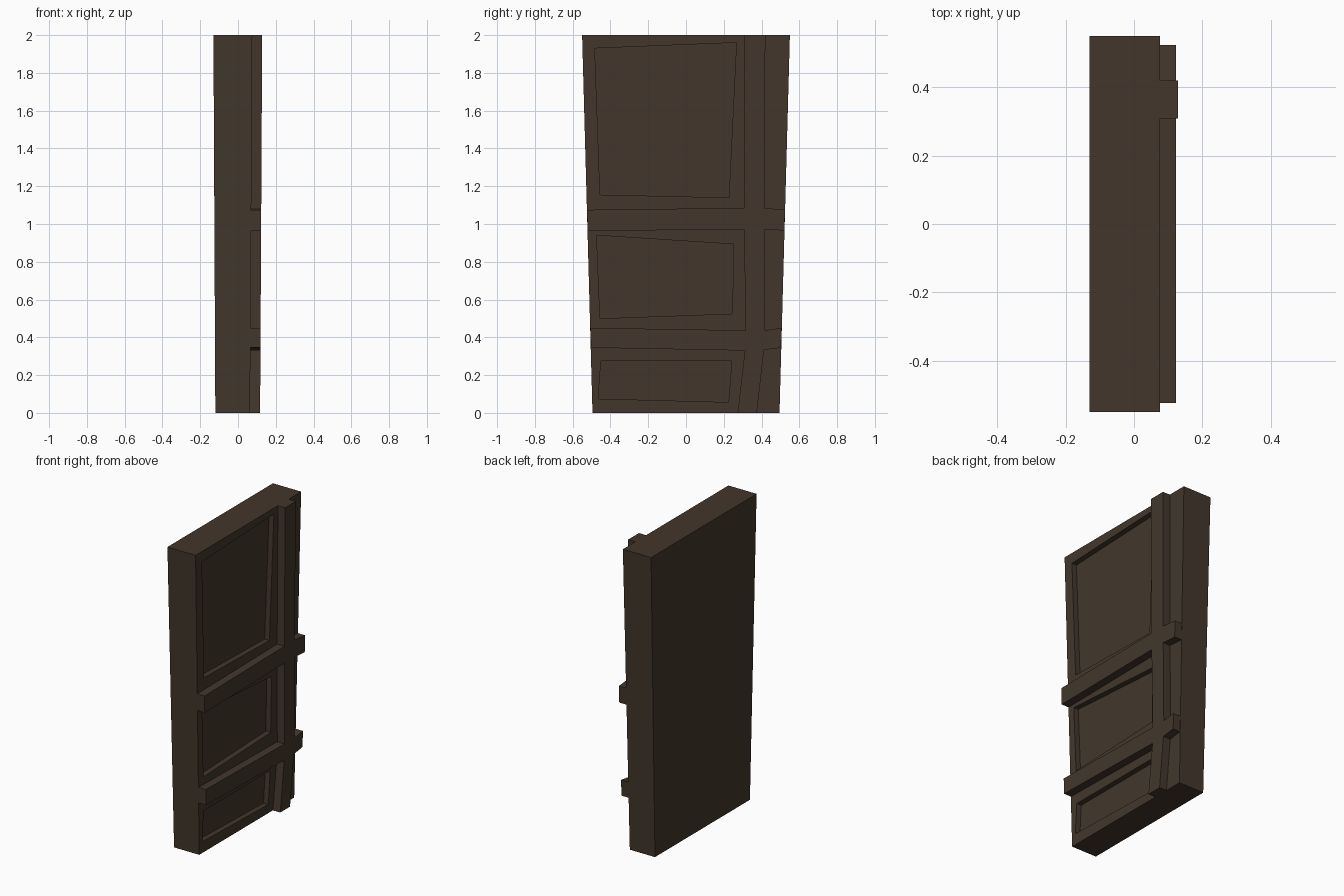
import bpy, bmesh

if "Cube" in bpy.data.objects:
    bpy.data.objects.remove(bpy.data.objects["Cube"])

wood = bpy.data.materials.new("dark_wood")
wood.diffuse_color = (0.055, 0.037, 0.025, 1)
wood.use_nodes = True
wood.node_tree.nodes["Principled BSDF"].inputs["Base Color"].default_value = wood.diffuse_color


# Depth (x) of each layer as a function of height: everything tapers downwards
def back(z): return -0.12 - 0.005 * z
def face(z): return 0.0635 + 0.006 * z
def floor(z): return face(z) - 0.035
def embedded(z): return face(z) - 0.005
def proud(z): return face(z) + 0.02
def bar_face(z): return 0.117 + 0.0055 * z


def prism(name, outline, x0, x1):
    """Extrude a (y, z) outline along x between two leaning planes."""
    bm = bmesh.new()
    a = [bm.verts.new((x0(z), y, z)) for y, z in outline]
    b = [bm.verts.new((x1(z), y, z)) for y, z in outline]
    bm.faces.new(a)
    bm.faces.new(b[::-1])
    for i in range(len(a)):
        j = (i + 1) % len(a)
        bm.faces.new((a[j], a[i], b[i], b[j]))
    bmesh.ops.recalc_face_normals(bm, faces=bm.faces)
    mesh = bpy.data.meshes.new(name)
    bm.to_mesh(mesh)
    bm.free()
    mesh.materials.append(wood)
    obj = bpy.data.objects.new(name, mesh)
    bpy.context.collection.objects.link(obj)
    return obj


# Tapered door slab
slab = prism("door_slab", [(-0.495, 0), (0.495, 0), (0.55, 2), (-0.55, 2)], back, face)

# Three crooked recessed panels
panels = [
    [(-0.483, 1.93), (0.267, 1.96), (0.227, 1.14), (-0.455, 1.155)],
    [(-0.473, 0.94), (0.252, 0.893), (0.245, 0.525), (-0.455, 0.50)],
    [(-0.45, 0.275), (0.242, 0.275), (0.225, 0.057), (-0.465, 0.075)],
]
for i, outline in enumerate(panels):
    cutter = prism(f"panel_cutter_{i + 1}", outline, floor, proud)
    cutter.hide_render = True
    cutter.hide_set(True)
    cutter.display_type = 'WIRE'
    mod = slab.modifiers.new(f"panel_{i + 1}", 'BOOLEAN')
    mod.operation = 'DIFFERENCE'
    mod.solver = 'EXACT'
    mod.object = cutter

# Apply the cuts and remove the cutters
bpy.context.view_layer.objects.active = slab
slab.select_set(True)
for mod in list(slab.modifiers):
    cutter = mod.object
    bpy.ops.object.modifier_apply(modifier=mod.name)
    bpy.data.objects.remove(cutter)

# Raised bars: one upright crossed by two rails, as a single outline
prism("raised_bars", [
    (0.308, 2), (0.42, 2), (0.415, 1.085), (0.524, 1.075),      # upper upright
    (0.521, 0.965), (0.415, 0.972), (0.417, 0.437), (0.506, 0.45),  # upper rail end
    (0.503, 0.345), (0.413, 0.333), (0.375, 0), (0.273, 0),     # lower rail end, foot
    (0.312, 0.33), (-0.503, 0.345), (-0.506, 0.45), (0.315, 0.437),
    (0.308, 0.972), (-0.521, 0.963), (-0.524, 1.075), (0.308, 1.085),
], embedded, bar_face)
